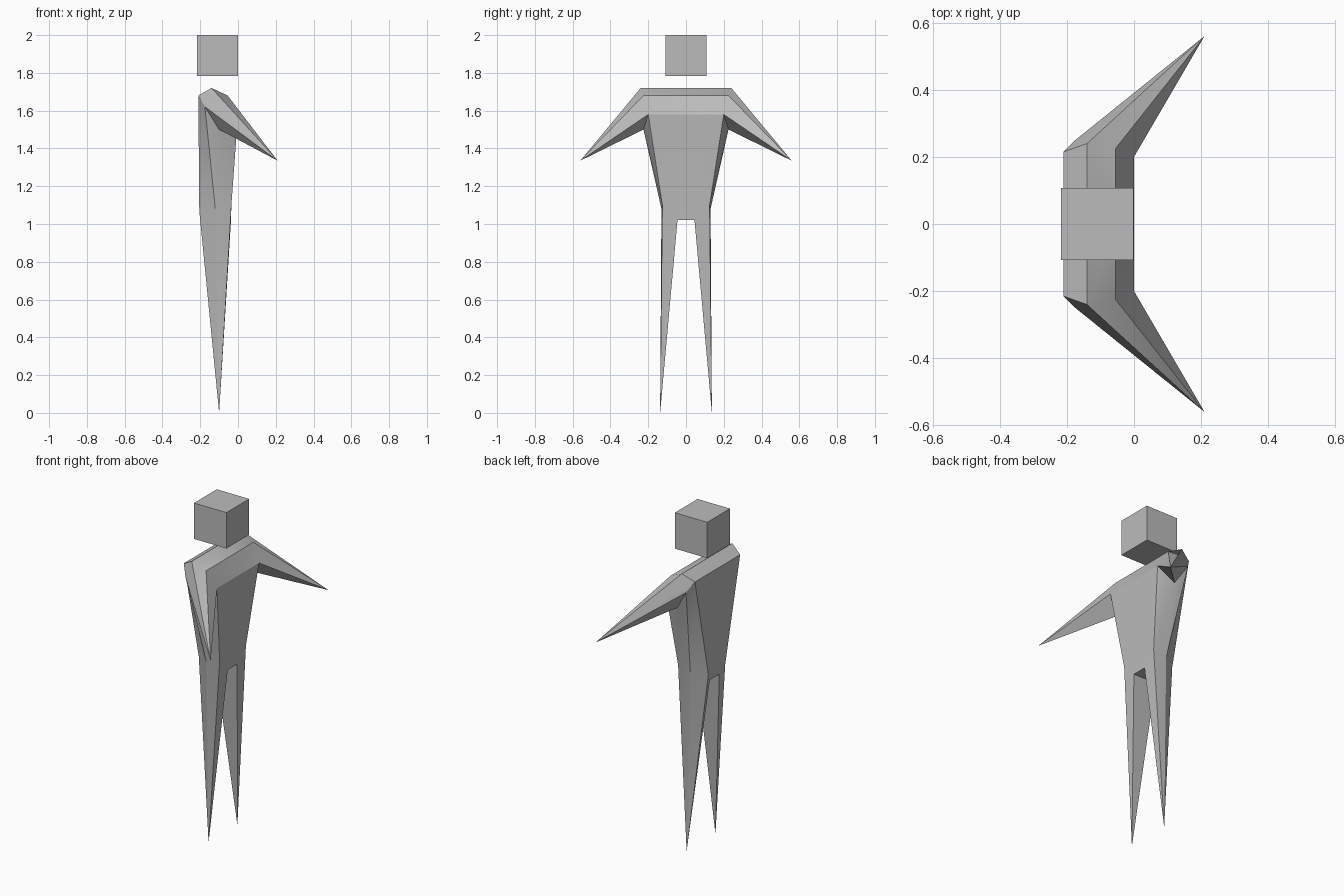
import bpy
import bmesh
import math

old = bpy.data.objects.get("Cube")
if old:
    bpy.data.objects.remove(old, do_unlink=True)

grey = bpy.data.materials.new("plain grey")
grey.use_nodes = True
colour = (0.5, 0.5, 0.5, 1)
grey.diffuse_color = colour
grey.node_tree.nodes["Principled BSDF"].inputs["Base Color"].default_value = colour


def finish(bm, name):
    bmesh.ops.recalc_face_normals(bm, faces=bm.faces)
    mesh = bpy.data.meshes.new(name)
    bm.to_mesh(mesh)
    bm.free()
    mesh.materials.append(grey)
    obj = bpy.data.objects.new(name, mesh)
    bpy.context.collection.objects.link(obj)
    return obj


# Floating cube head
bm = bmesh.new()
bmesh.ops.create_cube(bm, size=0.216)
bmesh.ops.translate(bm, vec=(-0.109, 0, 1.892), verts=bm.verts)
finish(bm, "head")

# Landmarks of one half of the body
points = {
    "ridge": (-0.14, 0.24, 1.72),
    "shoulder": (-0.055, 0.225, 1.68),
    "chest": (0, 0.2, 1.58),
    "armpit": (-0.1, 0.225, 1.5),
    "side": (-0.175, 0.25, 1.62),
    "back": (-0.21, 0.215, 1.68),
    "hand": (0.21, 0.56, 1.335),
    "hip": (-0.035, 0.125, 1.1),
    "flank": (-0.12, 0.13, 1.08),
    "seat": (-0.205, 0.08, 1.07),
    "crotch": (-0.037, 0.045, 1.02),
    "rear": (-0.19, 0.045, 1.02),
    "foot": (-0.1, 0.137, 0),
}
arm_ring = ["ridge", "shoulder", "chest", "armpit", "side", "back"]
leg_ring = ["hip", "crotch", "rear", "seat", "flank"]
torso_loop = ["ridge", "shoulder", "chest", "hip", "crotch", "rear", "seat", "back"]
side_panels = [
    ("back", "side", "flank"), ("back", "flank", "seat"),
    ("side", "armpit", "flank"), ("armpit", "hip", "flank"),
    ("armpit", "chest", "hip"),
]

bm = bmesh.new()
v = {n: bm.verts.new(p) for n, p in points.items()}
middle = {n: bm.verts.new((points[n][0], 0, points[n][2])) for n in torso_loop}

# Arms and legs taper to a point
for ring, tip in ((arm_ring, "hand"), (leg_ring, "foot")):
    for a, b in zip(ring, ring[1:] + ring[:1]):
        bm.faces.new((v[a], v[b], v[tip]))

# Torso wrap and sides
for a, b in zip(torso_loop, torso_loop[1:] + torso_loop[:1]):
    bm.faces.new((v[a], v[b], middle[b], middle[a]))
for panel in side_panels:
    bm.faces.new([v[n] for n in panel])

# Other half
bmesh.ops.mirror(bm, geom=bm.verts[:] + bm.edges[:] + bm.faces[:],
                 axis='Y', merge_dist=0.001)
bmesh.ops.remove_doubles(bm, verts=bm.verts, dist=0.001)
body = finish(bm, "body")

bpy.ops.object.select_all(action='DESELECT')
body.select_set(True)
bpy.context.view_layer.objects.active = body
bpy.ops.object.shade_smooth_by_angle(angle=math.radians(30))
